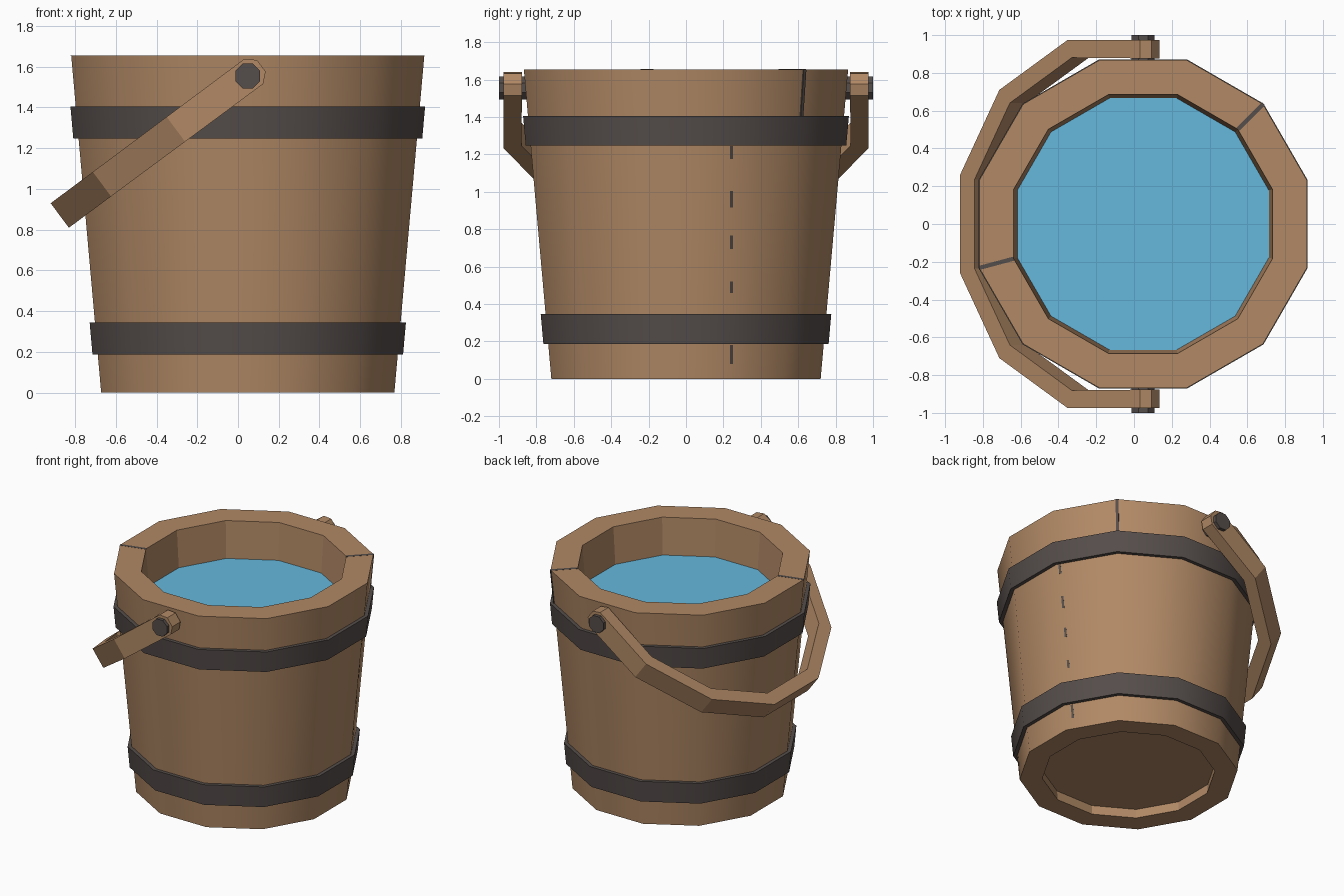
import bpy, bmesh, math
from mathutils import Vector

if "Cube" in bpy.data.objects:
    bpy.data.objects.remove(bpy.data.objects["Cube"])

CX = 0.048                      # bucket axis in x
SIDES = 12
TOP = 1.654
CORNER = math.cos(math.pi / SIDES)


def material(name, rgb):
    m = bpy.data.materials.new(name)
    m.diffuse_color = (*rgb, 1)
    m.use_nodes = True
    m.node_tree.nodes["Principled BSDF"].inputs["Base Color"].default_value = m.diffuse_color
    return m


wood = material("warm wood", (0.440, 0.250, 0.131))
iron = material("dark iron", (0.090, 0.074, 0.069))
blue = material("water blue", (0.130, 0.480, 0.720))


def finish(name, bm, mat):
    bmesh.ops.recalc_face_normals(bm, faces=bm.faces[:])
    me = bpy.data.meshes.new(name)
    bm.to_mesh(me)
    bm.free()
    me.materials.append(mat)
    ob = bpy.data.objects.new(name, me)
    bpy.context.collection.objects.link(ob)
    return ob


def outer(z):                   # flat-to-axis distance of the outer wall
    return 0.72 + 0.147 * z / TOP


def inner(z):                   # same for the inner wall
    return 0.57 + 0.115 * z / TOP


def rim_point(dist, z, angle):
    r = dist / CORNER
    return Vector((CX + r * math.cos(angle), r * math.sin(angle), z))


def bridge(bm, a, b):
    """Faces between two closed vertex loops."""
    n = len(a)
    return [bm.faces.new((a[k], a[(k + 1) % n], b[(k + 1) % n], b[k])) for k in range(n)]


def loop(bm, dist, z):
    return [bm.verts.new(rim_point(dist, z, math.radians(15 + 30 * k))) for k in range(SIDES)]


def ring(name, profile, mat):
    """Twelve-sided closed ring; the first profile segment is the smooth outer wall."""
    bm = bmesh.new()
    loops = [loop(bm, d, z) for d, z in profile]
    for i, a in enumerate(loops):
        for f in bridge(bm, a, loops[(i + 1) % len(loops)]):
            f.smooth = i == 0
    return finish(name, bm, mat)


def prism(name, bm, lo, hi, mat):
    bm.faces.new(lo)
    bm.faces.new(hi)
    bridge(bm, lo, hi)
    return finish(name, bm, mat)


def disc(name, z0, z1, mat):
    bm = bmesh.new()
    return prism(name, bm, loop(bm, inner(z0), z0), loop(bm, inner(z1), z1), mat)


# Bucket wall, floor and water
ring("bucket_wall", [(outer(0), 0), (outer(TOP), TOP), (inner(TOP), TOP), (inner(0), 0)], wood)
disc("bucket_floor", 0.07, 0.14, wood)
disc("water", 1.35, 1.378, blue)

# Iron hoops
for name, z0, z1 in (("lower_hoop", 0.187, 0.345), ("upper_hoop", 1.248, 1.405)):
    ring(name, [(outer(z0) + 0.026, z0), (outer(z1) + 0.026, z1),
                (outer(z1) - 0.01, z1), (outer(z0) - 0.01, z0)], iron)

# Handle: swept bar, swung down to the left about its pivot
PIVOT = Vector((CX, 0, 1.555))
TILT = math.radians(36.6)
ALONG = Vector((-math.cos(TILT), 0, -math.sin(TILT)))
ACROSS = Vector((-math.sin(TILT), 0, math.cos(TILT)))
THICK = 0.098

path = [(-0.083, 0.975), (-0.037, 0.975), (0.44, 0.975), (0.892, 0.71), (1.15, 0.262)]
half = [0.035, 0.077, 0.076, 0.075, 0.075]
path += [(s, -y) for s, y in reversed(path)]
half += half[::-1]
bm = bmesh.new()
sections = []
for i, (p, h) in enumerate(zip(path, half)):
    p = Vector(p)
    before = Vector(path[max(i - 1, 0)])
    after = Vector(path[min(i + 1, len(path) - 1)])
    mid = ((p - before).normalized() + (after - p).normalized()).normalized()
    q = p + Vector((mid.y, -mid.x)) * THICK
    sections.append([bm.verts.new(PIVOT + ALONG * c.x + Vector((0, c.y, 0)) + ACROSS * w)
                     for c, w in ((p, h), (q, h), (q, -h), (p, -h))])
for a, b in zip(sections, sections[1:]):
    bridge(bm, a, b)
bm.faces.new(sections[0])
bm.faces.new(sections[-1])
finish("handle", bm, wood)

# Eight-sided pivot bolts
for name, side in (("front_bolt", -1), ("back_bolt", 1)):
    bm = bmesh.new()
    lo, hi = [[bm.verts.new(PIVOT + Vector((0.066 * math.cos(a), side * y, 0.066 * math.sin(a))))
               for a in (math.radians(22.5 + 45 * k) for k in range(8))] for y in (0.84, 1.0)]
    prism(name, bm, lo, hi, iron)


# Thin dark seams showing between staves, almost flush with the wood
def seam(name, p0, p1, angle, width=0.022, depth=0.001):
    t = Vector((-math.sin(angle), math.cos(angle), 0)) * width / 2
    n = (p1 - p0).cross(t).normalized() * depth
    bm = bmesh.new()
    lo, hi = [[bm.verts.new(p + u * t + v * n) for u, v in ((-1, -1), (1, -1), (1, 1), (-1, 1))]
              for p in (p0, p1)]
    prism(name, bm, lo, hi, iron)


for deg in (45, 195):
    a = math.radians(deg)
    seam(f"rim_seam_{deg}", rim_point(inner(TOP), TOP, a), rim_point(outer(TOP), TOP, a), a)
a = math.radians(45)
seam("upper_wall_seam", rim_point(outer(1.40), 1.40, a), rim_point(outer(TOP), TOP, a), a, 0.02, 0.003)


def side_point(z, y=0.243):     # point on the wall facet that faces 30 degrees
    return Vector((CX + (outer(z) - y * 0.5) / math.cos(math.radians(30)), y, z))


for i, (z, h) in enumerate(((1.21, 0.035), (0.96, 0.045), (0.73, 0.035), (0.49, 0.03), (0.13, 0.05))):
    seam(f"wall_seam_{i}", side_point(z - h), side_point(z + h), math.radians(30), 0.016)
